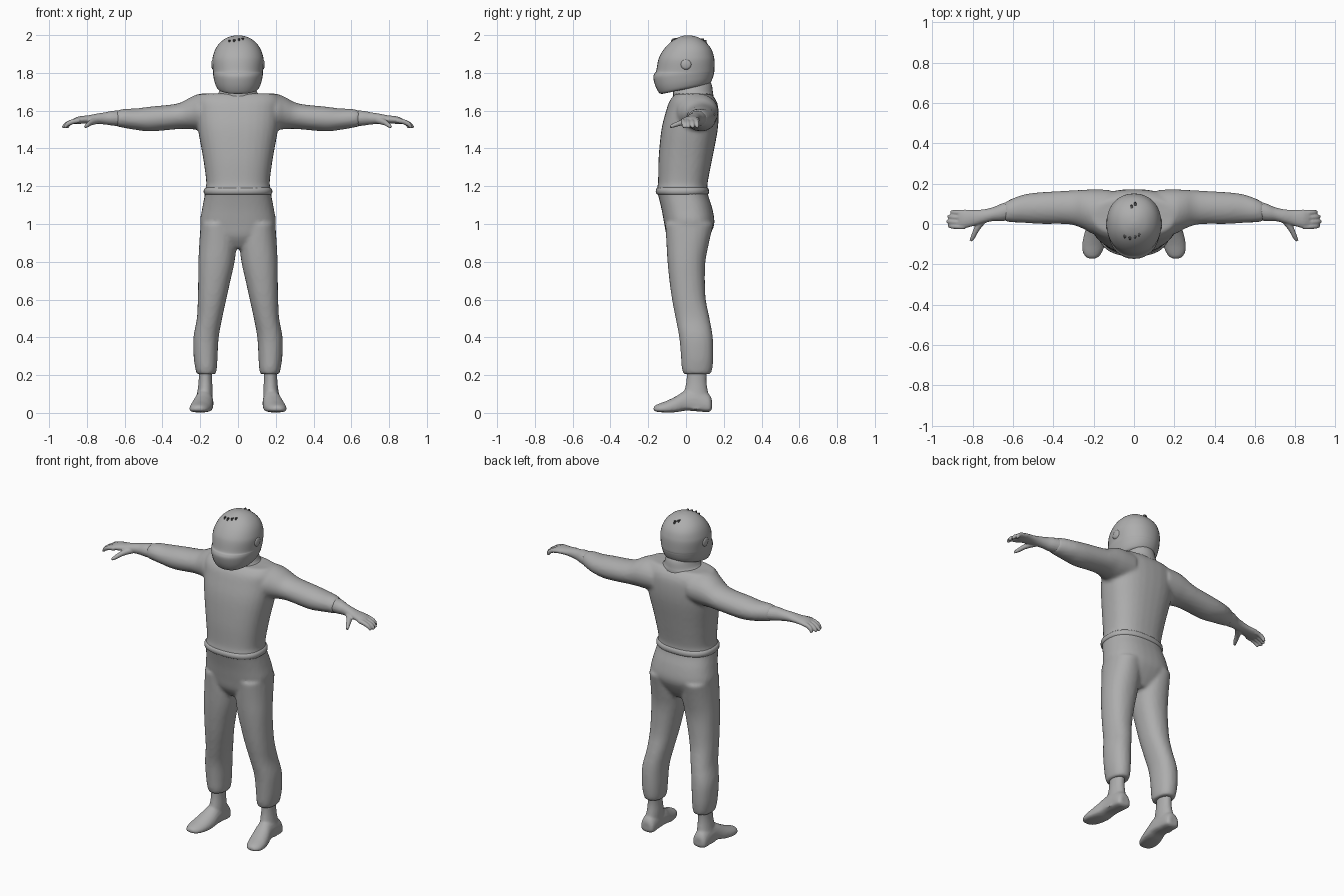
import bpy, bmesh, math
from mathutils import Vector


def material(name, v):
    m = bpy.data.materials.new(name)
    m.diffuse_color = (v, v, v, 1)
    return m


GREY = material("plain grey", 0.42)
DARK = material("dark grey", 0.08)


def spline(rows, steps):
    """Catmull-Rom resampling of rows of numbers."""
    out = []
    for i in range(len(rows) - 1):
        p0, p1, p2 = rows[max(i - 1, 0)], rows[i], rows[i + 1]
        p3 = rows[min(i + 2, len(rows) - 1)]
        for s in range(steps):
            t = s / steps
            out.append([0.5 * (2 * b + (c - a) * t + (2 * a - 5 * b + 4 * c - d) * t * t
                        + (3 * b - a - 3 * c + d) * t ** 3)
                        for a, b, c, d in zip(p0, p1, p2, p3)])
    return out + [list(rows[-1])]


def skin(bm, rings):
    """Join rings of points into a closed skin."""
    vs = [[bm.verts.new(p) for p in r] for r in rings]
    n = len(vs[0])
    for a, b in zip(vs, vs[1:]):
        for i in range(n):
            bm.faces.new((a[i], a[(i + 1) % n], b[(i + 1) % n], b[i]))
    bm.faces.new(vs[0][::-1])
    bm.faces.new(vs[-1])


def loft(bm, rows, axis="z", side=1, n=24, steps=4, power=1.0, tilt=None):
    """Rows are (station, low u, high u, low v, high v); u,v are x,y or y,z."""
    rings = []
    for s, u0, u1, v0, v1 in spline(rows, steps):
        ring = []
        for i in range(n):
            a = 2 * math.pi * i / n
            c, d = math.cos(a), math.sin(a)
            u = (u0 + u1) / 2 + (u1 - u0) / 2 * math.copysign(abs(c) ** power, c)
            v = (v0 + v1) / 2 + (v1 - v0) / 2 * math.copysign(abs(d) ** power, d)
            p = Vector((u, v, s)) if axis == "z" else Vector((s, u, v))
            if tilt:
                p.z += tilt(p)
            p.x *= side
            ring.append(p)
        rings.append(ring)
    skin(bm, rings)


def tube(bm, pts, side=1, n=10):
    """Rows are (x, y, z, radius)."""
    rows = spline(pts, 3)
    rings = []
    for k, r in enumerate(rows):
        d = Vector(rows[min(k + 1, len(rows) - 1)][:3]) - Vector(rows[max(k - 1, 0)][:3])
        e = d.cross(Vector((0, 0, 1))).normalized()
        f = e.cross(d).normalized()
        ring = []
        for i in range(n):
            a = 2 * math.pi * i / n
            p = Vector(r[:3]) + r[3] * (math.cos(a) * e + math.sin(a) * f)
            p.x *= side
            ring.append(p)
        rings.append(ring)
    skin(bm, rings)


def finish(name, bm, mat=GREY, voxel=0, smooth=0, angle=50):
    bmesh.ops.recalc_face_normals(bm, faces=bm.faces)
    me = bpy.data.meshes.new(name)
    bm.to_mesh(me)
    bm.free()
    ob = bpy.data.objects.new(name, me)
    bpy.context.collection.objects.link(ob)
    me.materials.append(mat)
    bpy.ops.object.select_all(action="DESELECT")
    ob.select_set(True)
    bpy.context.view_layer.objects.active = ob
    if voxel:
        m = ob.modifiers.new("blend", "REMESH")
        m.mode, m.voxel_size, m.use_smooth_shade = "VOXEL", voxel, True
        s = ob.modifiers.new("relax", "SMOOTH")
        s.factor, s.iterations = 0.5, smooth
        bpy.ops.object.modifier_apply(modifier="blend")
        bpy.ops.object.modifier_apply(modifier="relax")
    bpy.ops.object.shade_smooth_by_angle(angle=math.radians(angle))
    return ob


# Overalls: torso, arms and legs blended into one skin
bm = bmesh.new()
loft(bm, [(0.87, -.06, .06, -.06, .08), (0.93, -.16, .16, -.10, .12), (1.0, -.20, .20, -.115, .15),
          (1.08, -.19, .19, -.13, .14), (1.15, -.177, .177, -.147, .118), (1.18, -.175, .175, -.155, .115),
          (1.22, -.168, .168, -.148, .115), (1.35, -.185, .185, -.145, .14), (1.5, -.212, .212, -.13, .168),
          (1.6, -.222, .222, -.105, .172), (1.655, -.225, .225, -.085, .16), (1.69, -.20, .20, -.055, .13)],
     n=32, power=0.82)
for side in (1, -1):
    loft(bm, [(.12, -.05, .17, 1.50, 1.69), (.2, -.05, .172, 1.497, 1.69), (.25, -.025, .17, 1.502, 1.672),
              (.32, -.002, .166, 1.502, 1.638), (.46, 0, .158, 1.49, 1.622), (.54, .005, .148, 1.498, 1.612),
              (.60, .008, .128, 1.508, 1.61), (.64, .012, .108, 1.515, 1.602)], "x", side)
    loft(bm, [(1.0, .02, .198, -.11, .145), (.9, .008, .205, -.104, .122), (.8, .018, .21, -.098, .103),
              (.7, .04, .211, -.088, .10), (.6, .062, .213, -.074, .105), (.5, .084, .218, -.055, .125),
              (.4, .102, .236, -.036, .142), (.3, .108, .235, -.027, .145), (.235, .112, .226, -.022, .14),
              (.205, .118, .218, -.012, .13)], side=side, power=0.9)
finish("overalls", bm, voxel=0.011, smooth=3)

# Waist seam, front fastening and collar
bm = bmesh.new()
loft(bm, [(1.155, -.172, .172, -.148, .112), (1.163, -.181, .181, -.159, .121),
          (1.185, -.18, .18, -.159, .12), (1.194, -.168, .168, -.148, .11)], n=40, steps=2, power=0.82)
finish("waistband", bm)
bm = bmesh.new()
loft(bm, [(1.62, -.14, .14, -.08, .15), (1.68, -.115, .115, -.068, .145), (1.70, -.10, .10, -.068, .142),
          (1.74, -.085, .085, -.045, .135), (1.78, -.08, .08, -.04, .11)], n=28)
finish("collar", bm)

# Cuffs, wrists, palms, fingers and thumbs
for side, tag in ((1, "left"), (-1, "right")):
    bm = bmesh.new()
    loft(bm, [(.60, .02, .12, 1.515, 1.60), (.66, .014, .10, 1.52, 1.60), (.70, .014, .083, 1.526, 1.592),
              (.745, .004, .073, 1.53, 1.585), (.79, -.008, .07, 1.532, 1.576), (.84, -.022, .072, 1.53, 1.57),
              (.87, -.022, .07, 1.53, 1.558)], "x", side, n=18)
    for y, tip in ((.056, .905), (.033, .922), (.009, .928), (-.013, .918)):
        tube(bm, [(.84, y, 1.548, .014), (.875, y, 1.542, .0135),
                  (.905 + (tip - .92) / 2, y + .002, 1.528, .012), (tip, y + .004, 1.509, .008)], side)
    tube(bm, [(.735, .03, 1.55, .018), (.765, .0, 1.543, .018), (.785, -.035, 1.533, .014),
              (.797, -.062, 1.523, .012), (.81, -.084, 1.514, .007)], side)
    finish(tag + "_hand", bm, voxel=0.005, smooth=2)

# Boots: ankle shaft plus foot lofted along its length
for side, tag in ((1, "left"), (-1, "right")):
    bm = bmesh.new()
    loft(bm, [(.26, .135, .208, .005, .115), (.18, .137, .208, .003, .108), (.12, .134, .214, -.008, .115),
              (.06, .134, .225, -.03, .13), (.02, .137, .225, -.02, .13)], side=side)
    rings = []
    for y, x0, x1, z0, z1 in spline([(.137, .15, .205, .02, .07), (.12, .135, .222, .005, .10),
                                     (.06, .132, .226, .008, .13), (0, .13, .232, .012, .12),
                                     (-.05, .133, .247, .004, .09), (-.1, .143, .257, .002, .065),
                                     (-.14, .158, .254, .004, .05), (-.162, .175, .24, .008, .04),
                                     (-.172, .19, .225, .016, .028)], 4):
        ring = []
        for i in range(20):
            a = 2 * math.pi * i / 20
            s = math.sin(a)
            # flattened sole, rounded upper
            zz = z0 + (z1 - z0) * (0.35 + 0.65 * s if s > 0 else 0.35 * (1 - abs(s) ** 0.5))
            ring.append(Vector((side * ((x0 + x1) / 2 + (x1 - x0) / 2 * math.cos(a)), y, zz)))
        rings.append(ring)
    skin(bm, rings)
    finish(tag + "_boot", bm, voxel=0.007, smooth=2)

# Helmet shell with jutting chin guard and raised rear edge
bm = bmesh.new()


def rim_tilt(p):
    return max(0, 1.80 - p.z) / 0.11 * max(0, (p.y + .13)) * 0.2


loft(bm, [(1.688, -.085, .085, -.125, .10), (1.695, -.108, .108, -.143, .125), (1.73, -.122, .122, -.162, .138),
          (1.775, -.13, .13, -.173, .146), (1.797, -.132, .132, -.167, .148), (1.81, -.132, .132, -.158, .15),
          (1.86, -.136, .136, -.149, .151), (1.89, -.132, .132, -.139, .147), (1.925, -.12, .12, -.117, .135),
          (1.955, -.10, .10, -.09, .112), (1.98, -.07, .07, -.058, .08), (1.994, -.036, .036, -.025, .048),
          (1.999, -.008, .008, 0, .016)], n=36, power=0.93, tilt=rim_tilt)
finish("helmet", bm, angle=60)

# Visor pivots on the helmet sides
for side, tag in ((1, "left"), (-1, "right")):
    bm = bmesh.new()
    loft(bm, [(.122, -.03, .03, 1.815, 1.875), (.134, -.028, .028, 1.818, 1.872),
              (.14, -.018, .018, 1.828, 1.862)], "x", side, n=16, steps=2)
    finish(tag + "_visor_pivot", bm)

# Small crown vents
bm = bmesh.new()
for x, y, z in ((-.045, -.058, 1.972), (-.02, -.066, 1.975), (.005, -.06, 1.979), (.025, -.05, 1.982),
                (-.012, .085, 1.978), (.006, .098, 1.971)):
    loft(bm, [(z - .012, x - .007, x + .007, y - .014, y + .012),
              (z + .003, x - .006, x + .006, y - .011, y + .010)], n=8, steps=1)
finish("crown_vents", bm, DARK)
